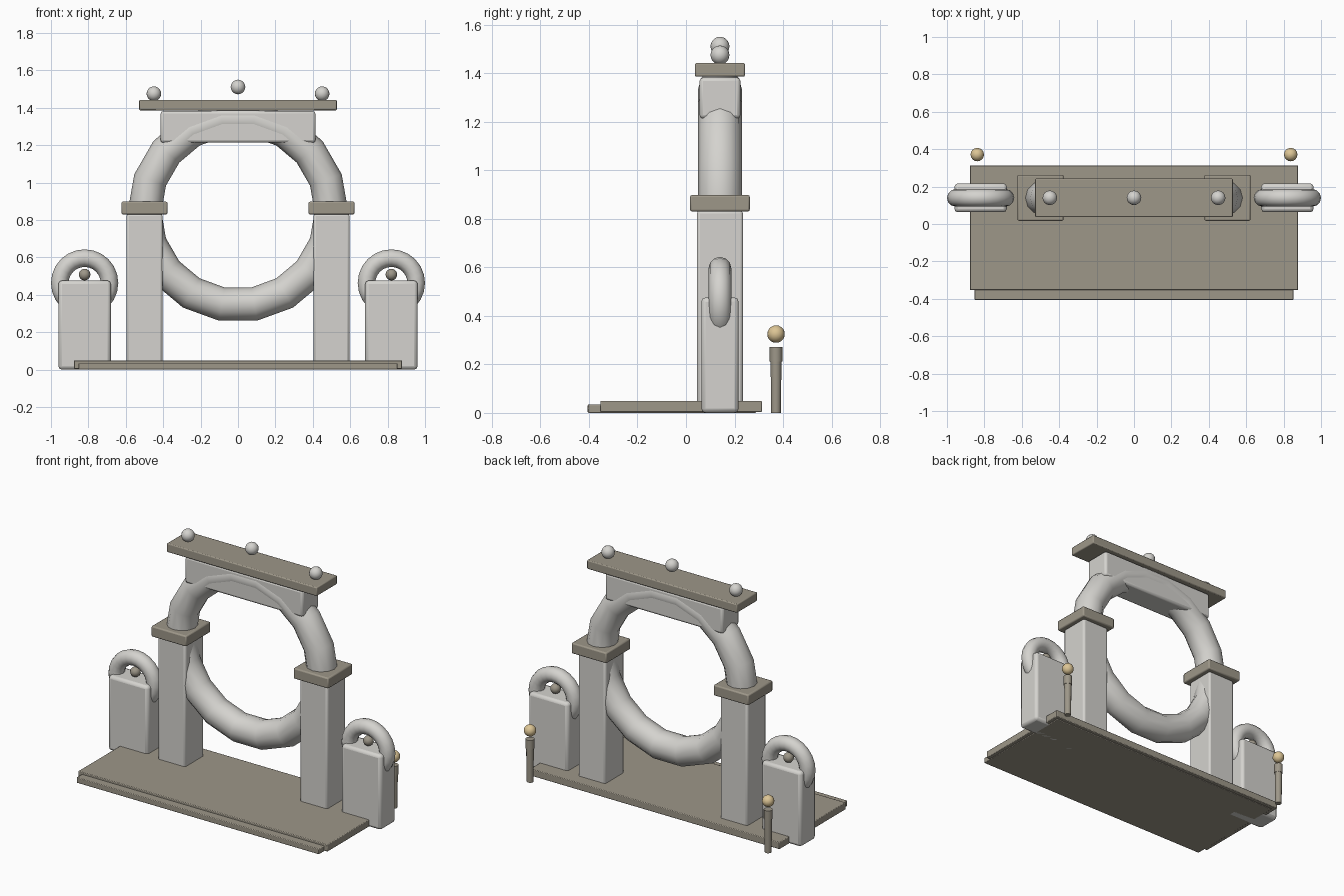
import bpy, math

if "Cube" in bpy.data.objects:
    bpy.data.objects.remove(bpy.data.objects["Cube"])

Y = 0.14  # depth line shared by the gate parts


def material(name, rgb):
    m = bpy.data.materials.new(name)
    m.diffuse_color = (*rgb, 1)
    m.use_nodes = True
    m.node_tree.nodes["Principled BSDF"].inputs["Base Color"].default_value = m.diffuse_color
    return m


STONE = material("pale_stone", (0.66, 0.65, 0.62))
DARK = material("dark_stone", (0.34, 0.31, 0.25))
GOLD = material("warm_lamp", (0.72, 0.56, 0.30))


def finish(name, mat, smooth=True):
    o = bpy.context.object
    o.name = name
    o.data.materials.append(mat)
    if smooth:
        bpy.ops.object.shade_smooth_by_angle(angle=math.radians(40))
    return o


def box(name, x, y, z, mat, bevel=0.0):
    """Box from (min, max) pairs, with optional rounded edges."""
    bpy.ops.mesh.primitive_cube_add(size=1, location=[sum(r) / 2 for r in (x, y, z)])
    o = bpy.context.object
    o.scale = [r[1] - r[0] for r in (x, y, z)]
    bpy.ops.object.transform_apply(location=False, rotation=False, scale=True)
    if bevel:
        b = o.modifiers.new("bevel", 'BEVEL')
        b.width, b.segments = bevel, 2
    return finish(name, mat, bool(bevel))


def ball(name, loc, r, mat):
    bpy.ops.mesh.primitive_uv_sphere_add(segments=16, ring_count=10, radius=r, location=loc)
    return finish(name, mat)


def ring(name, loc, major, minor, n, m):
    bpy.ops.mesh.primitive_torus_add(location=loc, rotation=(math.pi / 2, 0, 0),
                                     major_radius=major, minor_radius=minor,
                                     major_segments=n, minor_segments=m)
    return finish(name, STONE)


def around(c, half):
    return (c - half, c + half)


# base platform and front step
box("base_slab", (-0.877, 0.877), (-0.353, 0.313), (0.004, 0.049), DARK, 0.004)
box("front_step", (-0.853, 0.853), (-0.405, 0.29), (0, 0.035), DARK, 0.004)

# large ring, lintel and top beam
ring("portal_ring", (0, Y, 0.843), 0.5, 0.09, 18, 12)
box("lintel", (-0.414, 0.414), around(Y, 0.084), (1.213, 1.382), STONE, 0.014)
box("top_beam", (-0.528, 0.528), around(Y, 0.103), (1.386, 1.442), DARK, 0.006)
ball("centre_finial", (0, Y, 1.511), 0.039, STONE)

for s, side in ((-1, "left"), (1, "right")):
    # main columns with caps
    box(side + "_column", around(s * 0.5, 0.096), around(Y, 0.095), (0, 0.833), STONE, 0.012)
    box(side + "_column_cap", around(s * 0.5, 0.123), around(Y, 0.123), (0.83, 0.898), DARK, 0.008)
    ball(side + "_finial", (s * 0.45, Y, 1.475), 0.039, STONE)
    # outer pedestals with ring and bead
    box(side + "_pedestal", around(s * 0.82, 0.14), around(Y, 0.077), (0, 0.476), STONE, 0.018)
    ring(side + "_pedestal_ring", (s * 0.82, Y, 0.463), 0.133, 0.047, 24, 12)
    ball(side + "_pedestal_bead", (s * 0.82, Y, 0.508), 0.031, DARK)
    # rear lamp posts
    x, y = s * 0.838, 0.371
    bpy.ops.mesh.primitive_cone_add(vertices=12, radius1=0.02, radius2=0.023, depth=0.26,
                                    location=(x, y, 0.13))
    finish(side + "_lamp_post", DARK)
    bpy.ops.mesh.primitive_cylinder_add(vertices=12, radius=0.026, depth=0.06,
                                        location=(x, y, 0.242))
    finish(side + "_lamp_collar", DARK)
    ball(side + "_lamp_globe", (x, y, 0.325), 0.036, GOLD)
